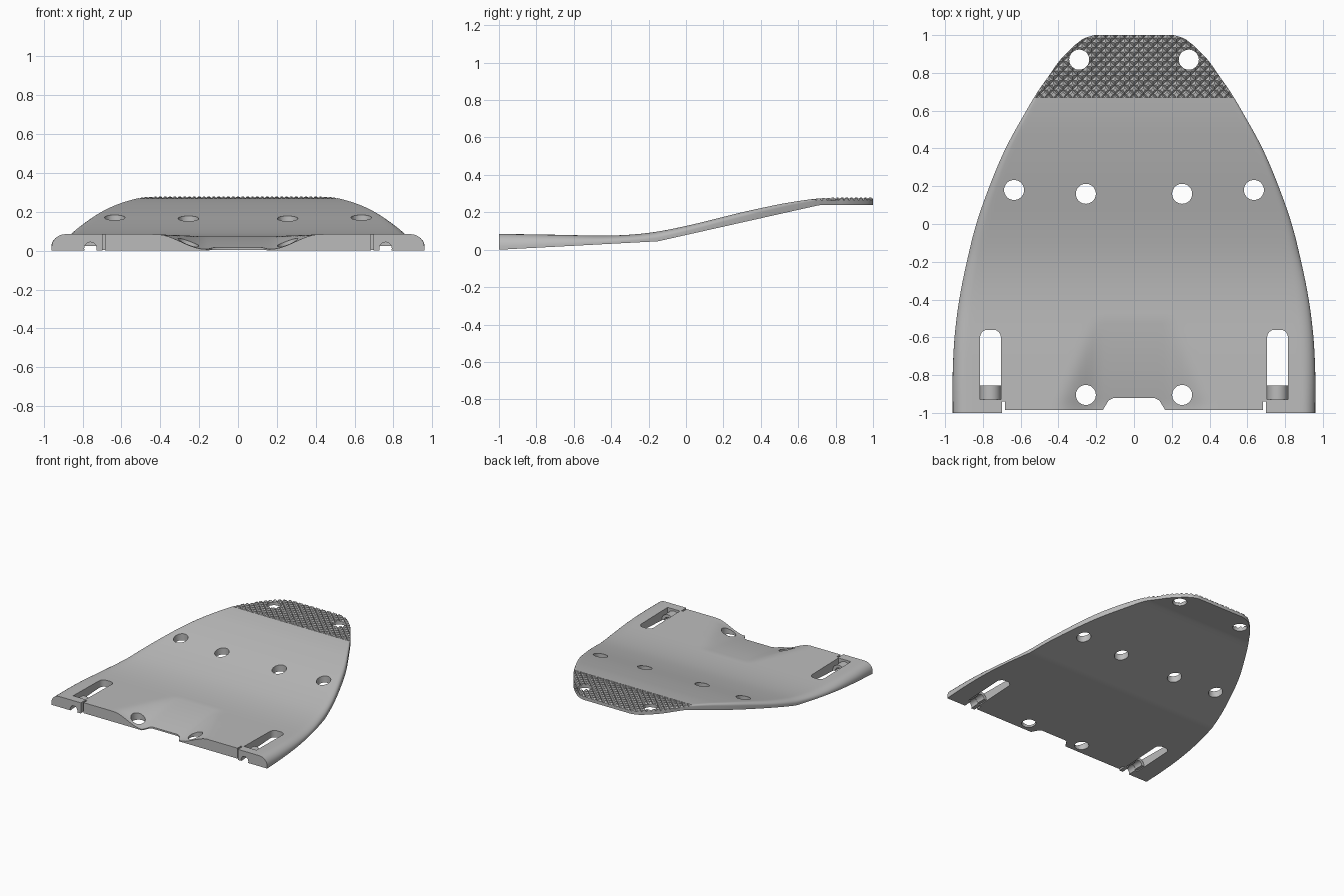
import bpy, bmesh, math

if "Cube" in bpy.data.objects:
    bpy.data.objects.remove(bpy.data.objects["Cube"], do_unlink=True)

grey = bpy.data.materials.new("plain grey")
grey.use_nodes = True
grey.diffuse_color = (0.5, 0.5, 0.5, 1)
grey.node_tree.nodes["Principled BSDF"].inputs["Base Color"].default_value = (0.5, 0.5, 0.5, 1)


def make_object(name, bm):
    bmesh.ops.recalc_face_normals(bm, faces=bm.faces)
    mesh = bpy.data.meshes.new(name)
    bm.to_mesh(mesh)
    bm.free()
    mesh.materials.append(grey)
    obj = bpy.data.objects.new(name, mesh)
    bpy.context.collection.objects.link(obj)
    return obj


def activate(obj):
    bpy.ops.object.select_all(action="DESELECT")
    obj.select_set(True)
    bpy.context.view_layer.objects.active = obj


def curve(points, y):
    """Smooth Hermite interpolation through (y, value) points."""
    def slope(i):
        a, b = points[max(i - 1, 0)], points[min(i + 1, len(points) - 1)]
        return (b[1] - a[1]) / (b[0] - a[0])
    i = 0
    while i < len(points) - 2 and y > points[i + 1][0]:
        i += 1
    (y0, v0), (y1, v1) = points[i], points[i + 1]
    h = y1 - y0
    t = (y - y0) / h
    return (v0 * (1 + 2 * t) * (1 - t) ** 2 + v1 * t * t * (3 - 2 * t)
            + h * t * (1 - t) * (slope(i) * (1 - t) - slope(i + 1) * t))


def loft(bm, first, second):
    """Closed solid between two matching loops of points."""
    a = [bm.verts.new(p) for p in first]
    b = [bm.verts.new(p) for p in second]
    bm.faces.new(a)
    bm.faces.new(b)
    for i in range(len(a)):
        j = (i + 1) % len(a)
        bm.faces.new((a[i], a[j], b[j], b[i]))


def prism_z(bm, outline, low=-0.2, high=0.5):
    loft(bm, [(x, y, low) for x, y in outline], [(x, y, high) for x, y in outline])


def prism_y(bm, outline, front, back):
    loft(bm, [(x, front, z) for x, z in outline], [(x, back, z) for x, z in outline])


def arc(cx, cy, r, start, end, steps):
    angles = [math.radians(start + (end - start) * i / steps) for i in range(steps + 1)]
    return [(cx + r * math.cos(a), cy + r * math.sin(a)) for a in angles]


def cut(target, cutter):
    cutter.hide_render = True
    mod = target.modifiers.new("cut", "BOOLEAN")
    mod.operation = "DIFFERENCE"
    mod.solver = "EXACT"
    mod.object = cutter
    activate(target)
    bpy.ops.object.modifier_apply(modifier=mod.name)
    bpy.data.objects.remove(cutter, do_unlink=True)


# Plate shape: half width and top height along the length
WIDTH = [(-1, .96), (-.8, .96), (-.6, .95), (-.4, .925), (-.2, .885), (0, .835), (.2, .765),
         (.4, .68), (.6, .57), (.7, .51), (.8, .44), (.87, .39), (.95, .31), (.985, .26), (1, .21)]
TOP = [(-1, .085), (-.7, .08), (-.4, .076), (-.2, .09), (0, .127), (.3, .2), (.5, .243),
       (.6, .26), (.7, .273), (.77, .278), (.88, .278), (1, .278)]


def bottom(y):
    if y < -.15:
        return .045 * (y + 1) / .85
    return min(.24, .045 + .195 * (y + .15) / .87)


def top(x, y):
    """Top surface with the hollow that opens toward the front middle."""
    z = curve(TOP, y)
    depth = min(1, max(0, (-.5 - y) / .46))
    side = min(1, max(0, (abs(x) - .17) / (.05 + .2 * depth)))
    hollow = depth * (1 - side * side * (3 - 2 * side))
    return z - hollow * (z - bottom(y) - .007)


# Main plate, lofted row by row with a rounded upper rim
bm = bmesh.new()
rows = [-1 + i / 40 for i in range(80)] + [.985, .993, 1]
previous = None
for y in rows:
    w, base = curve(WIDTH, y), bottom(y)
    thick = curve(TOP, y) - base
    fade = min(1, max(0, (.75 - y) / 1.2))
    r, drop = .012 + .058 * fade, thick * (.25 + .55 * fade)
    rim = [(w - r + r * math.sin(a), drop * (1 - math.cos(a)))
           for a in [math.pi / 2 * i / 6 for i in range(6, 0, -1)]]
    inner = [(w - r) * i / 28 for i in range(-28, 29)]
    section = [(-x, top(x, y) - d) for x, d in rim] + [(x, top(x, y)) for x in inner]
    section += [(x, top(x, y) - d) for x, d in reversed(rim)]
    section += [(w, base), (-w, base)]
    ring = [bm.verts.new((x, y, z)) for x, z in section]
    if previous is None:
        bm.faces.new(ring)
    else:
        for i in range(len(ring)):
            j = (i + 1) % len(ring)
            bm.faces.new((previous[i], previous[j], ring[j], ring[i]))
    previous = ring
bm.faces.new(previous)
plate = make_object("curved_plate", bm)

# Screw holes, side slots and front edge notch
bm = bmesh.new()
for s in (-1, 1):
    for x, y in [(.29, .87), (.635, .18), (.255, .16), (.255, -.905)]:
        prism_z(bm, arc(s * x, y, .053, 0, 350, 35))
    slot = [(.705, -.93), (.815, -.93)]
    slot += arc(.775, -.6, .04, 0, 90, 6) + arc(.745, -.6, .04, 90, 180, 6)
    prism_z(bm, [(s * x, y) for x, y in slot])
half = [(.698, -1.1), (.698, -.94), (.684, -.94), (.684, -.985), (.165, -.985),
        (.135, -.935), (.11, -.922)]
prism_z(bm, half + [(-x, y) for x, y in reversed(half)])
cut(plate, make_object("hole_cutter", bm))

# Arched pin channels through the front corners
bm = bmesh.new()
for s in (-1, 1):
    prism_y(bm, arc(s * .76, .012, .032, 0, 345, 23), -1.1, -.9)
cut(plate, make_object("channel_cutter", bm))

# Crossed grip grooves at the raised end
for d in (-1, 1):
    bm = bmesh.new()
    for i in range(-17, 18):
        ends = []
        for y in (.67, 1.05):
            x = i * .05 + d * (y - .835)
            ends.append([(x - .024, y, .282), (x, y, .262), (x + .024, y, .282)])
        loft(bm, *ends)
    cut(plate, make_object("groove_cutter", bm))

# Small arched saddles inside the slots
for s, side in ((1, "left"), (-1, "right")):
    bm = bmesh.new()
    profile = arc(s * .76, .014, .055, 0, 180, 16) + arc(s * .76, .014, .032, 180, 0, 16)
    prism_y(bm, profile, -.935, -.855)
    make_object("pin_saddle_" + side, bm)

# Smooth shading with sharp edges kept
for obj in bpy.context.collection.objects:
    if obj.type == "MESH":
        activate(obj)
        bpy.ops.object.shade_smooth_by_angle(angle=math.radians(30))
